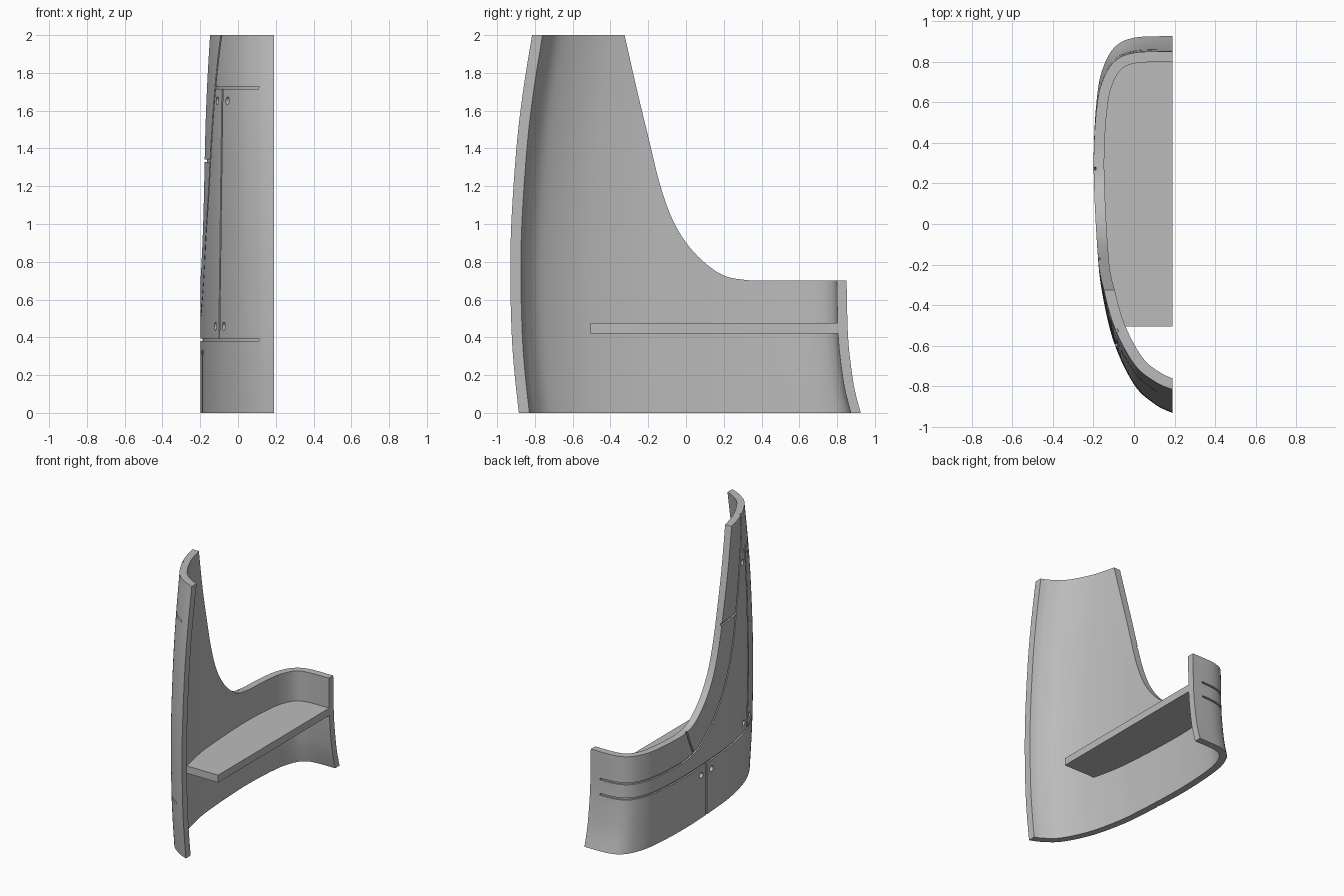
import bpy, bmesh, math
from mathutils import Vector

if "Cube" in bpy.data.objects:
    bpy.data.objects.remove(bpy.data.objects["Cube"])

WALL, CUT_X, PIVOT = 0.052, 0.19, 0.25

grey = bpy.data.materials.new("plain grey")
grey.use_nodes = True
grey.diffuse_color = (0.5, 0.5, 0.5, 1)
grey.node_tree.nodes["Principled BSDF"].inputs["Base Color"].default_value = (0.5, 0.5, 0.5, 1)


def smooth_curve(pts, steps):
    """Catmull-Rom curve through 2D points."""
    p = [Vector(q) for q in pts]
    p = [2 * p[0] - p[1]] + p + [2 * p[-1] - p[-2]]
    out = []
    for a, b, c, d in zip(p, p[1:], p[2:], p[3:]):
        for i in range(steps):
            t = i / steps
            out.append(0.5 * (2 * b + (c - a) * t + (2 * a - 5 * b + 4 * c - d) * t * t
                              + (3 * b - a - 3 * c + d) * t ** 3))
    return out + [p[-2]]


def lookup(curve, v):
    """Linear lookup of (key, value) pairs sorted by key."""
    for a, b in zip(curve, curve[1:]):
        if v <= b[0]:
            return a[1] + (b[1] - a[1]) * (v - a[0]) / (b[0] - a[0])
    return curve[-1][1]


# Plan section from front to back, and how far front and back reach at each height
section = smooth_curve([(0.30, -0.965), (0.19, -0.93), (0.1, -0.885), (0, -0.79), (-0.1, -0.58),
                        (-0.16, -0.32), (-0.182, -0.1), (-0.197, 0.2), (-0.197, 0.4),
                        (-0.185, 0.6), (-0.16, 0.75), (-0.1, 0.87), (0, 0.922),
                        (0.19, 0.93), (0.3, 0.932)], 8)
front_reach = smooth_curve([(0, 0.885), (0.2, 0.907), (0.4, 0.922), (0.7, 0.93), (1, 0.925),
                            (1.4, 0.898), (1.7, 0.863), (2, 0.815)], 6)
back_reach = smooth_curve([(0, 0.925), (0.1, 0.898), (0.2, 0.88), (0.4, 0.858), (0.7, 0.85)], 6)
LAST = len(section) - 1


def outer(t, z):
    i = min(max(int(t), 0), LAST - 1)
    p = section[i].lerp(section[i + 1], t - i)
    reach = lookup(front_reach, z) if p.y < PIVOT else lookup(back_reach, z)
    limit = 0.93
    k = (reach + PIVOT) / (limit + PIVOT) if p.y < PIVOT else (reach - PIVOT) / (limit - PIVOT)
    return Vector((p.x, PIVOT + (p.y - PIVOT) * k, z))


def normal(t, z):
    d = outer(min(t + 0.5, LAST), z) - outer(max(t - 0.5, 0), z)
    return Vector((-d.y, d.x, 0)).normalized()


def inner(t, z, wall=WALL):
    return outer(t, z) - normal(t, z) * wall


def find_t(key, lo=0, hi=LAST):
    """Parameter at which an increasing key crosses zero."""
    for _ in range(30):
        mid = (lo + hi) / 2
        lo, hi = (mid, hi) if key(mid) < 0 else (lo, mid)
    return lo


def t_at_y(y, z):
    return find_t(lambda t: outer(t, z).y - y)


FRONT_END = find_t(lambda t: 0.11 - outer(t, 1).x, 0, LAST / 3)
BACK_END = find_t(lambda t: outer(t, 0.5).x - 0.11, LAST * 2 / 3, LAST)


def loft(name, rings):
    """Closed solid through equal rings of points."""
    bm = bmesh.new()
    vs = [[bm.verts.new(p) for p in ring] for ring in rings]
    n = len(rings[0])
    for a, b in zip(vs, vs[1:]):
        for i in range(n):
            j = (i + 1) % n
            bm.faces.new((a[i], a[j], b[j], b[i]))
    bm.faces.new(vs[0][::-1])
    bm.faces.new(vs[-1])
    bmesh.ops.recalc_face_normals(bm, faces=bm.faces)
    mesh = bpy.data.meshes.new(name)
    bm.to_mesh(mesh)
    bm.free()
    ob = bpy.data.objects.new(name, mesh)
    bpy.context.collection.objects.link(ob)
    mesh.materials.append(grey)
    return ob


def groove(path, width=0.014, depth=0.012):
    """Square channel following (t, z) points on the outer face."""
    pts = []
    for a, b in zip(path, path[1:]):
        a, b = Vector(a), Vector(b)
        n = max(1, math.ceil(max(abs(b.x - a.x) / 0.7, abs(b.y - a.y) / 0.06)))
        pts += [a.lerp(b, i / n) for i in range(n)]
    pts.append(Vector(path[-1]))
    spots = [outer(*p) for p in pts]
    rings = []
    for i, p in enumerate(pts):
        n = normal(*p)
        along = spots[min(i + 1, len(pts) - 1)] - spots[max(i - 1, 0)]
        side = n.cross(along).normalized() * width / 2
        rings.append([spots[i] + side * s + n * h
                      for s, h in ((-1, -depth), (1, -depth), (1, 0.02), (-1, 0.02))])
    return loft("groove_cutter", rings)


def hole(y, z, radius=0.021, depth=0.03):
    t = t_at_y(y, z)
    c, n = outer(t, z), normal(t, z)
    u, w = Vector((0, 0, 1)), n.cross((0, 0, 1))
    angles = [i * math.tau / 24 for i in range(24)]
    return loft("hole_cutter", [[c + n * h + (u * math.cos(a) + w * math.sin(a)) * radius
                                 for a in angles] for h in (-depth, 0.03)])


# Shell wall
heights = [2 * i / 40 for i in range(41)]
shell = loft("shell", [[outer(t, z) for t in range(LAST + 1)]
                       + [inner(t, z) for t in range(LAST, -1, -1)] for z in heights])

# Swept side outline, cut flat at the open side
edge = smooth_curve([(-0.325, 2), (-0.262, 1.72), (-0.197, 1.45), (-0.135, 1.2), (-0.065, 1.01),
                     (0.025, 0.87), (0.13, 0.77), (0.22, 0.72), (0.32, 0.703)], 6)
outline = [(-1.2, 2.1), (-0.345, 2.1)] + [tuple(p) for p in edge] + [
    (0.36, 0.7), (1.2, 0.7), (1.2, -0.1), (-1.2, -0.1)]
trim = loft("outline_cutter", [[Vector((x, y, z)) for y, z in outline] for x in (-1, CUT_X)])

# Panel grooves: one parallel to the sweep, others along bands and seams
sweep = [(-0.535, 2.03), (-0.46, 1.7), (-0.395, 1.4), (-0.325, 1.12), (-0.235, 0.91),
         (-0.11, 0.725), (0.03, 0.6), (0.17, 0.525), (0.32, 0.5)]
sweep_path = smooth_curve([(t_at_y(y, z), z) for y, z in sweep], 6)
SEAM_Y, LOW, HIGH, SIDE_Y = -0.575, 0.388, 1.722, 0.03


def seam(*pts):
    return groove([(t_at_y(y, z), z) for y, z in pts])


cutters = [
    groove(sweep_path + [(BACK_END, 0.5)]),
    groove([(FRONT_END, LOW), (BACK_END, LOW)]),
    groove([(FRONT_END, HIGH), (t_at_y(-0.465, HIGH), HIGH)]),
    seam((SEAM_Y, LOW), (SEAM_Y, HIGH)),
    seam((SIDE_Y, -0.03), (SIDE_Y, LOW)),
    seam((-0.14, 1.335), (-0.378, 1.335)),
    seam((0.28, 0.73), (0.19, 0.52)),
]
# Fixing holes in pairs beside the seams
for y, z in ((SEAM_Y, HIGH - 0.07), (SEAM_Y, LOW + 0.07), (SIDE_Y, LOW - 0.07)):
    cutters += [hole(y + s * 0.065, z) for s in (-1, 1)]

for cutter, op in [(trim, 'INTERSECT')] + [(c, 'DIFFERENCE') for c in cutters]:
    cutter.hide_render = True
    m = shell.modifiers.new("cut", 'BOOLEAN')
    m.operation, m.solver, m.object = op, 'EXACT', cutter
graph = bpy.context.evaluated_depsgraph_get()
done = bpy.data.meshes.new_from_object(shell.evaluated_get(graph))
shell.modifiers.clear()
shell.data = done
done.materials.clear()
done.materials.append(grey)
for f in done.polygons:
    f.material_index = 0
for cutter in [trim] + cutters:
    bpy.data.objects.remove(cutter)

# Shelf fitted against the inner wall
SHELF_FRONT, Z0, Z1 = -0.505, 0.42, 0.475
wall_line = [inner(t / 2, 0.45, WALL - 0.003) for t in range(2 * LAST + 1)]
wall_line = [p for p in wall_line if p.y > SHELF_FRONT + 0.005 and p.x < CUT_X - 0.002]
first = wall_line[0]
plan = ([(CUT_X, SHELF_FRONT), (first.x + 0.002, SHELF_FRONT)] + [(p.x, p.y) for p in wall_line]
        + [(CUT_X, wall_line[-1].y)])
shelf = loft("shelf", [[Vector((x, y, z)) for x, y in plan] for z in (Z0, Z1)])

for ob in (shell, shelf):
    bpy.ops.object.select_all(action='DESELECT')
    ob.select_set(True)
    bpy.context.view_layer.objects.active = ob
    bpy.ops.object.shade_smooth_by_angle(angle=math.radians(30))
